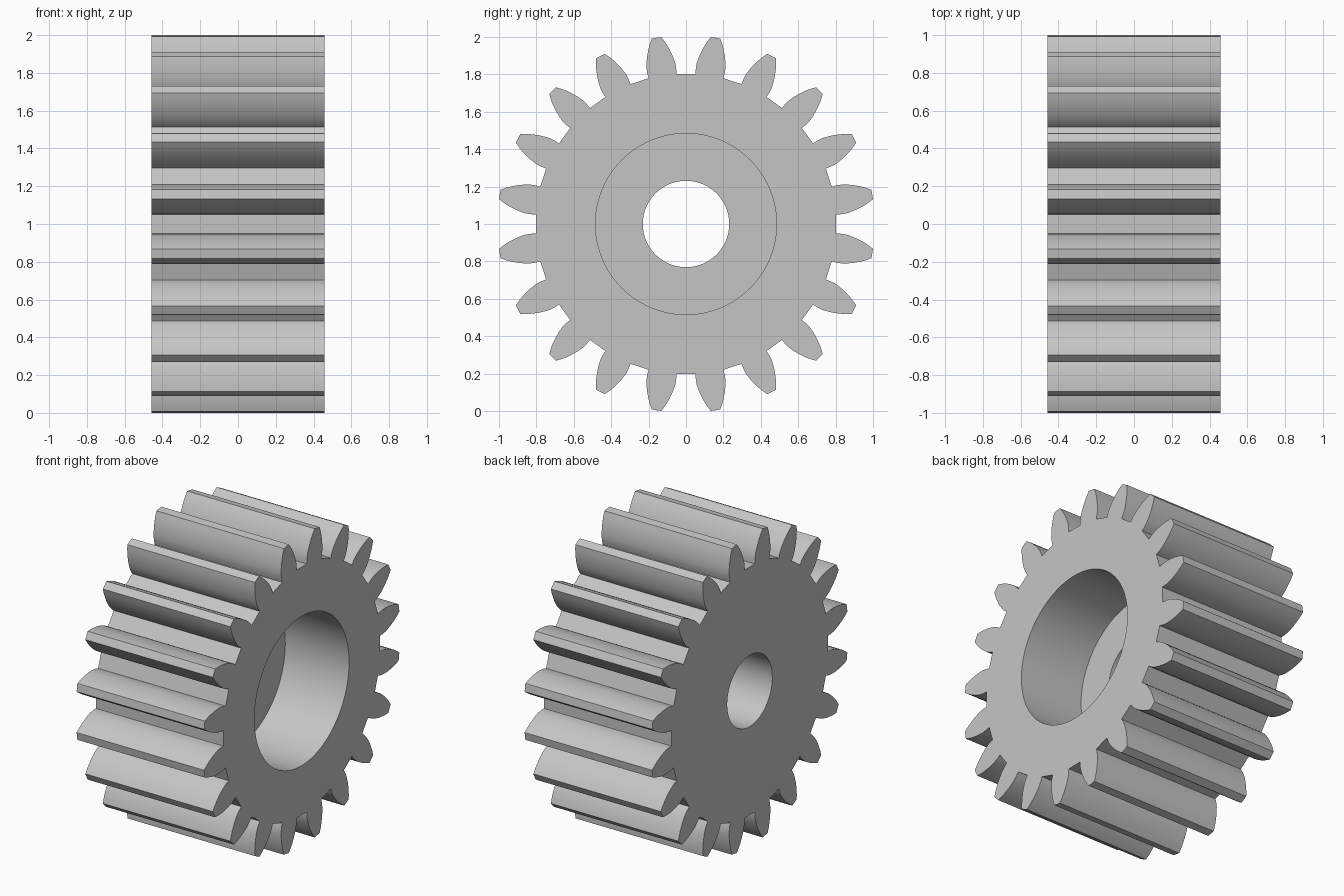
import bpy, bmesh
from math import sin, cos, pi, radians

cube = bpy.data.objects.get("Cube")
if cube:
    bpy.data.objects.remove(cube, do_unlink=True)

TEETH = 20
HALF_WIDTH = 0.457
BORE_RADIUS = 0.231
RECESS_RADIUS = 0.484
RECESS_FLOOR = 0.0
CIRCLE_SIDES = 96

# Tooth flank from root to tip: (distance from axle, half thickness)
FLANK = [(0.801, 0.075), (0.83, 0.0785), (0.86, 0.0778), (0.89, 0.072),
         (0.92, 0.0643), (0.95, 0.054), (0.98, 0.041), (1.008, 0.0256)]


def gear_outline():
    """Closed outline of all teeth in the plane across the axle."""
    tooth = [(u, -v) for u, v in FLANK] + [(u, v) for u, v in reversed(FLANK)]
    points = []
    for i in range(TEETH):
        a = 2 * pi * (i + 0.5) / TEETH
        points += [(u * cos(a) - v * sin(a), u * sin(a) + v * cos(a))
                   for u, v in tooth]
    return points


def circle(radius):
    steps = [2 * pi * i / CIRCLE_SIDES for i in range(CIRCLE_SIDES)]
    return [(radius * cos(a), radius * sin(a)) for a in steps]


bm = bmesh.new()


def ring(points, x):
    return [bm.verts.new((x, y, z + 1)) for y, z in points]


def wall(a, b):
    """Side faces joining two matching rings."""
    for i in range(len(a)):
        bm.faces.new((a[i - 1], a[i], b[i], b[i - 1]))


def flat_ring(outer, inner):
    """Flat face between an outline and the hole inside it."""
    edges = [bm.edges.get((r[i - 1], r[i]))
             for r in (outer, inner) for i in range(len(r))]
    bmesh.ops.triangle_fill(bm, edges=edges, use_beauty=True, normal=(1, 0, 0))


# Toothed rim, recess on one end, and narrower through bore
outline = gear_outline()
rim_a, rim_b = ring(outline, -HALF_WIDTH), ring(outline, HALF_WIDTH)
bore_a = ring(circle(BORE_RADIUS), -HALF_WIDTH)
bore_b = ring(circle(BORE_RADIUS), RECESS_FLOOR)
recess_a = ring(circle(RECESS_RADIUS), RECESS_FLOOR)
recess_b = ring(circle(RECESS_RADIUS), HALF_WIDTH)
for pair in ((rim_a, rim_b), (bore_a, bore_b), (recess_a, recess_b)):
    wall(*pair)
for pair in ((rim_a, bore_a), (recess_a, bore_b), (rim_b, recess_b)):
    flat_ring(*pair)
bmesh.ops.recalc_face_normals(bm, faces=bm.faces[:])

mesh = bpy.data.meshes.new("spur_gear")
bm.to_mesh(mesh)
bm.free()
gear = bpy.data.objects.new("spur_gear", mesh)
bpy.context.collection.objects.link(gear)

# Plain grey metal
grey = bpy.data.materials.new("light_grey")
grey.use_nodes = True
colour = (0.56, 0.56, 0.56, 1)
grey.diffuse_color = colour
shader = next(n for n in grey.node_tree.nodes if n.type == 'BSDF_PRINCIPLED')
shader.inputs["Base Color"].default_value = colour
mesh.materials.append(grey)

# Smooth flanks and bores with crisp corners
bpy.ops.object.select_all(action='DESELECT')
gear.select_set(True)
bpy.context.view_layer.objects.active = gear
bpy.ops.object.shade_smooth_by_angle(angle=radians(25))
